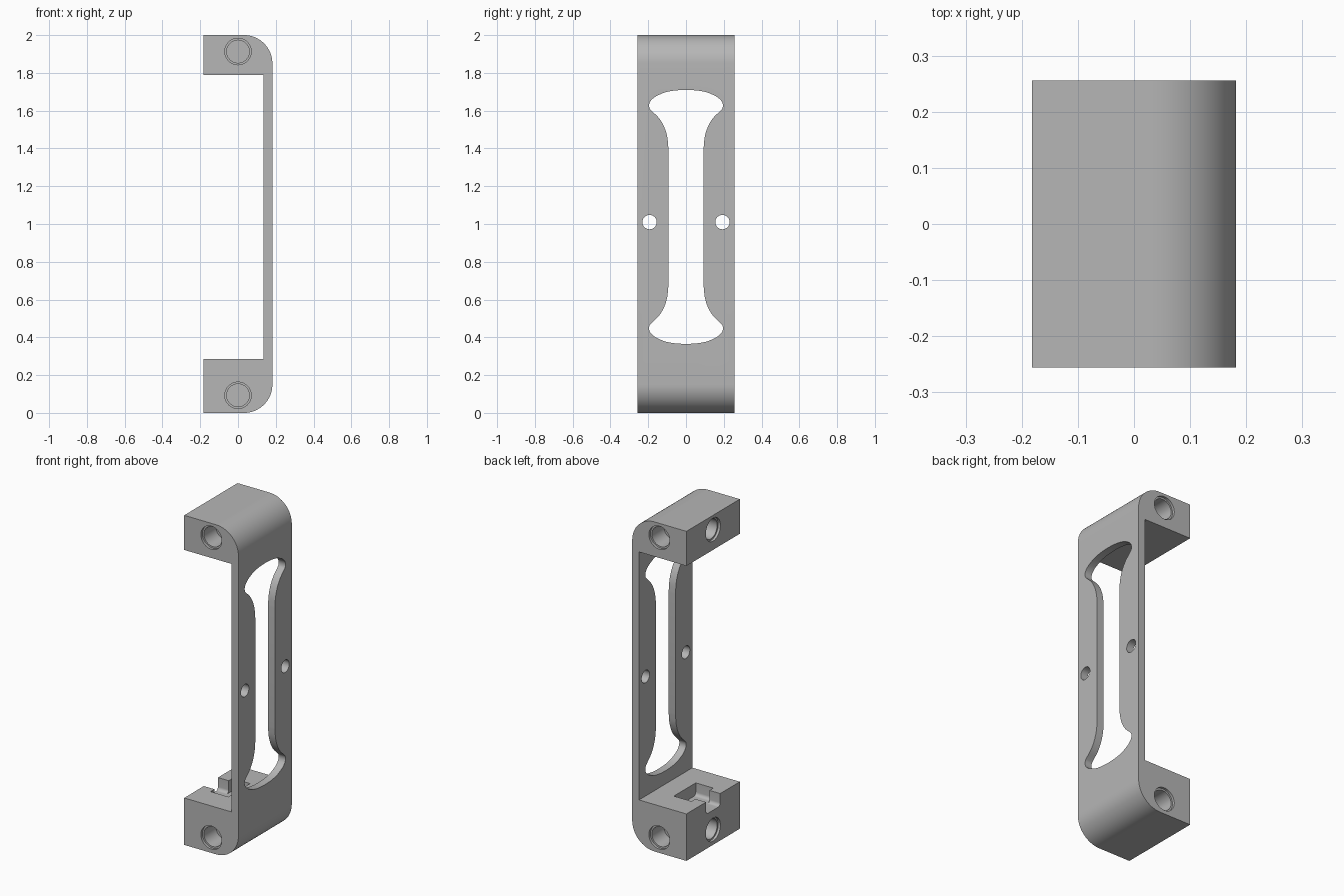
import bpy, bmesh, math
from mathutils import Vector

cube = bpy.data.objects.get("Cube")
if cube:
    bpy.data.objects.remove(cube, do_unlink=True)

HALF_X, HALF_Y, HEIGHT = 0.182, 0.256, 2.0
WALL_X = 0.136              # inner face of the back wall
LOW_TOP, HIGH_BOTTOM = 0.285, 1.79
ROUND = 0.15

grey = bpy.data.materials.new("plain grey")
grey.use_nodes = True
colour = (0.47, 0.47, 0.47, 1)
grey.diffuse_color = colour
grey.node_tree.nodes["Principled BSDF"].inputs["Base Color"].default_value = colour


def prism(name, outline, axis, start, end):
    """Extrude a 2D outline along x (outline is y, z) or y (outline is x, z)."""
    bm = bmesh.new()
    place = (lambda a, b: (start, a, b)) if axis == "x" else (lambda a, b: (a, start, b))
    face = bm.faces.new([bm.verts.new(place(a, b)) for a, b in outline])
    moved = bmesh.ops.extrude_face_region(bm, geom=[face])["geom"]
    step = Vector((end - start, 0, 0)) if axis == "x" else Vector((0, end - start, 0))
    bmesh.ops.translate(bm, vec=step, verts=[v for v in moved if isinstance(v, bmesh.types.BMVert)])
    bmesh.ops.recalc_face_normals(bm, faces=bm.faces)
    mesh = bpy.data.meshes.new(name)
    bm.to_mesh(mesh)
    bm.free()
    mesh.materials.append(grey)
    obj = bpy.data.objects.new(name, mesh)
    bpy.context.collection.objects.link(obj)
    return obj


def arc(cx, cz, r, start, end, steps=16):
    angles = [math.radians(start + (end - start) * i / steps) for i in range(steps + 1)]
    return [(cx + r * math.cos(t), cz + r * math.sin(t)) for t in angles]


def circle(cx, cz, r, steps=48):
    return arc(cx, cz, r, 0, 360, steps)[:-1]


def spline(points, steps=5):
    """Smooth curve through the points."""
    pts = [Vector(p) for p in points]
    pts = [2 * pts[0] - pts[1]] + pts + [2 * pts[-1] - pts[-2]]
    out = []
    for p0, p1, p2, p3 in zip(pts, pts[1:], pts[2:], pts[3:]):
        for i in range(steps):
            t = i / steps
            out.append(0.5 * (2 * p1 + (p2 - p0) * t + (2 * p0 - 5 * p1 + 4 * p2 - p3) * t ** 2
                              + (3 * p1 - p0 - 3 * p2 + p3) * t ** 3))
    return [tuple(p) for p in out] + [tuple(points[-1])]


# bracket body: C-shaped profile with rounded outer corners
profile = [(-HALF_X, 0)]
profile += arc(HALF_X - ROUND, ROUND, ROUND, -90, 0)
profile += arc(HALF_X - ROUND, HEIGHT - ROUND, ROUND, 0, 90)
profile += [(-HALF_X, HEIGHT), (-HALF_X, HIGH_BOTTOM), (WALL_X, HIGH_BOTTOM),
            (WALL_X, LOW_TOP), (-HALF_X, LOW_TOP)]
body = prism("bracket_body", profile, "y", -HALF_Y, HALF_Y)
cutters = []

# flared window in the wall, one quarter mirrored to four
MID = 1.0375
quarter = spline([(0.093, 1.40), (0.100, 1.465), (0.118, 1.52), (0.145, 1.563),
                  (0.180, 1.597), (0.193, 1.613), (0.195, 1.634), (0.185, 1.654),
                  (0.160, 1.675), (0.110, 1.697), (0.055, 1.707), (0, 1.71)])
upper = quarter + [(-y, z) for y, z in reversed(quarter[:-1])]
window = upper + [(y, 2 * MID - z) for y, z in reversed(upper)]
cutters.append(prism("window_cutter", window, "x", 0.05, 0.3))

# screw holes through the wall
for side in (-1, 1):
    cutters.append(prism("screw_cutter", circle(side * 0.193, 1.01, 0.038, 32), "x", 0.05, 0.3))

# blind stepped holes in both end faces and the open face of each block
for z in (0.093, 1.913):
    for radius, depth in ((0.07, 0.015), (0.06, 0.13)):
        for side in (-1, 1):
            cutters.append(prism("end_hole_cutter", circle(0, z, radius), "y",
                                 side * (HALF_Y + 0.05), side * (HALF_Y - depth)))
        cutters.append(prism("face_hole_cutter", circle(0, z, radius), "x",
                             -HALF_X - 0.05, -HALF_X + depth))


# T-shaped pocket in the lower block, rounded along its floor
def trough(half, floor=0.21, r=0.02):
    return ([(-half, 0.35)] + arc(-half + r, floor + r, r, 180, 270, 6)
            + arc(half - r, floor + r, r, 270, 360, 6) + [(half, 0.35)])


cutters.append(prism("pocket_cutter", trough(0.105), "x", -0.11, 0.008))
cutters.append(prism("slot_cutter", trough(0.068), "x", -0.25, -0.05))

# cut everything out of the body
bpy.context.view_layer.objects.active = body
for cutter in cutters:
    cutter.hide_render = True
    mod = body.modifiers.new("cut", "BOOLEAN")
    mod.operation = "DIFFERENCE"
    mod.solver = "EXACT"
    mod.object = cutter
    bpy.ops.object.modifier_apply(modifier=mod.name)
for cutter in cutters:
    bpy.data.objects.remove(cutter, do_unlink=True)

# smooth curved faces, sharp edges kept
bpy.ops.object.select_all(action="DESELECT")
body.select_set(True)
bpy.ops.object.shade_smooth_by_angle(angle=math.radians(30))
